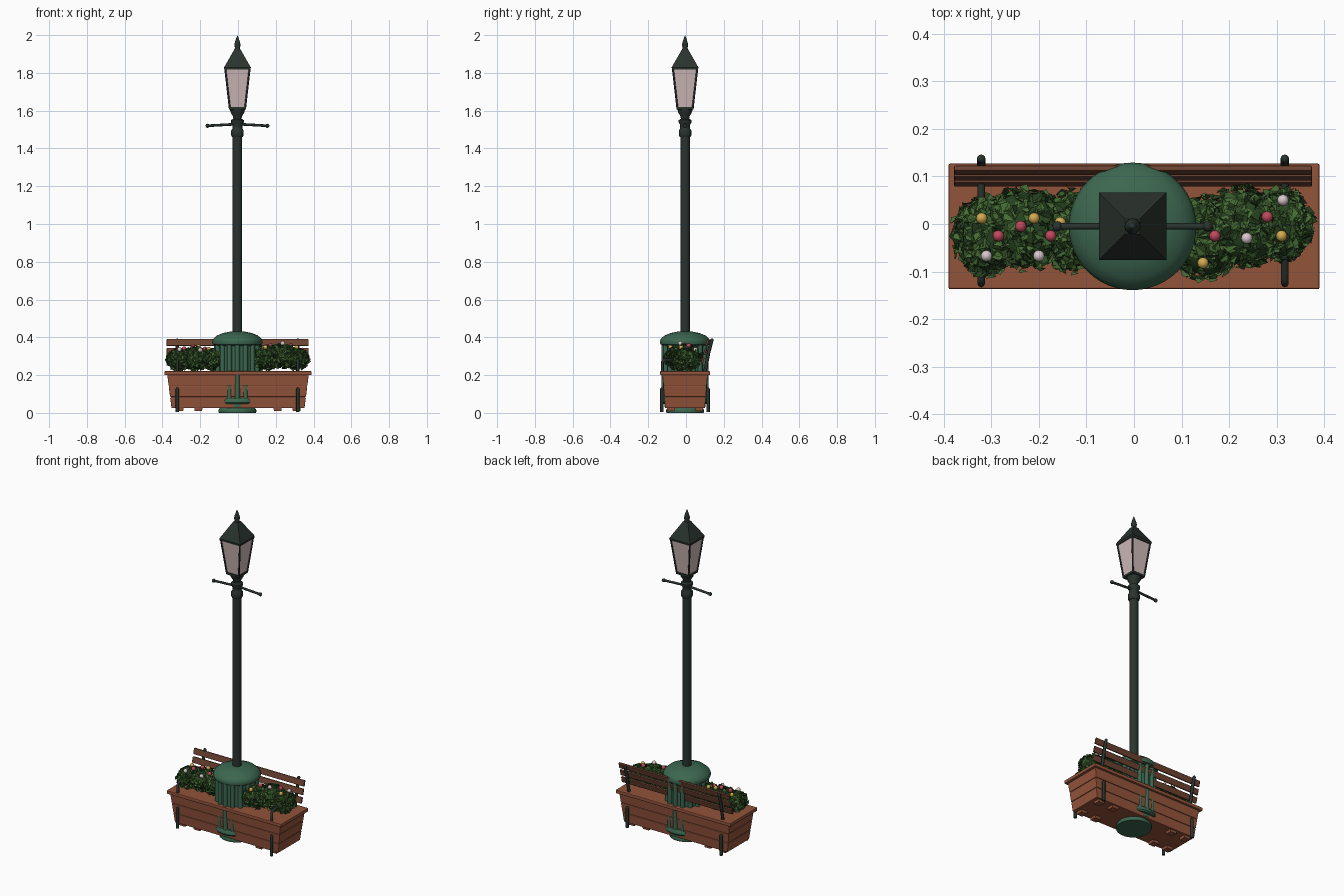
import bpy, bmesh, math, random
from mathutils import Vector, Matrix

random.seed(4)
cube = bpy.data.objects.get("Cube")
if cube:
    bpy.data.objects.remove(cube)


def material(name, r, g, b):
    m = bpy.data.materials.new(name)
    m.use_nodes = True
    m.diffuse_color = (r, g, b, 1)
    m.node_tree.nodes["Principled BSDF"].inputs["Base Color"].default_value = (r, g, b, 1)
    return m


TERRACOTTA = material("terracotta", .29, .088, .044)
WOOD = material("brown wood", .15, .055, .03)
IRON = material("dark iron", .023, .034, .028)
GREEN = material("green paint", .045, .135, .08)
GLASS = material("pale glass", .62, .49, .48)
LEAF = material("leaf green", .06, .15, .035)
DARK = material("deep leaf green", .02, .055, .014)
ROSE = material("rose petals", .52, .065, .11)
YELLOW = material("yellow petals", .65, .4, .08)
WHITE = material("white petals", .7, .57, .6)

AX, AY = -.003, -.005   # lamp axis


def finish(name, bm, *mats, smooth=False):
    bmesh.ops.recalc_face_normals(bm, faces=bm.faces)
    me = bpy.data.meshes.new(name)
    bm.to_mesh(me)
    bm.free()
    ob = bpy.data.objects.new(name, me)
    bpy.context.collection.objects.link(ob)
    for m in mats:
        me.materials.append(m)
    if smooth:
        bpy.ops.object.select_all(action='DESELECT')
        ob.select_set(True)
        bpy.context.view_layer.objects.active = ob
        bpy.ops.object.shade_smooth_by_angle(angle=math.radians(40))
    return ob


def frustum(name, mat, center, z0, z1, low, high, bevel=0):
    """Box with separate half sizes at its bottom and top."""
    bm = bmesh.new()
    bmesh.ops.create_cube(bm, size=2)
    for v in bm.verts:
        h = high if v.co.z > 0 else low
        v.co = (center[0] + v.co.x * h[0], center[1] + v.co.y * h[1], z1 if v.co.z > 0 else z0)
    ob = finish(name, bm, mat)
    if bevel:
        mod = ob.modifiers.new("edge", 'BEVEL')
        mod.width, mod.segments = bevel, 2
    return ob


def lathe(name, mat, profile, steps=32):
    bm = bmesh.new()
    vs = [bm.verts.new((r, 0, z)) for r, z in profile]
    es = [bm.edges.new(p) for p in zip(vs, vs[1:])]
    bmesh.ops.spin(bm, geom=vs + es, axis=(0, 0, 1), cent=(0, 0, 0),
                   angle=math.tau, steps=steps)
    bmesh.ops.remove_doubles(bm, verts=bm.verts, dist=1e-5)
    bmesh.ops.translate(bm, verts=bm.verts, vec=(AX, AY, 0))
    return finish(name, bm, mat, smooth=True)


def rod(name, mat, points, radius):
    cu = bpy.data.curves.new(name, 'CURVE')
    cu.dimensions = '3D'
    cu.bevel_depth, cu.bevel_resolution, cu.use_fill_caps = radius, 2, True
    sp = cu.splines.new('POLY')
    sp.points.add(len(points) - 1)
    for p, co in zip(sp.points, points):
        p.co = (*co, 1)
    ob = bpy.data.objects.new(name, cu)
    cu.materials.append(mat)
    bpy.context.collection.objects.link(ob)
    return ob


def ball(name, mat, co, radius):
    bm = bmesh.new()
    bmesh.ops.create_uvsphere(bm, u_segments=12, v_segments=8, radius=radius,
                              matrix=Matrix.Translation(co))
    return finish(name, bm, mat, smooth=True)


# Planter: core, three boards, rim and feet
def half(z):
    t = (z - .025) / .18
    return .352 + .023 * t, .105 + .015 * t


def inner(z):
    return tuple(h - .004 for h in half(z))


frustum("planter_core", TERRACOTTA, (0, AY), .027, .205, inner(.027), inner(.205))
for i in range(3):
    a, b = .025 + i * .06, .082 + i * .06
    frustum(f"planter_board_{i}", TERRACOTTA, (0, AY), a, b, half(a), half(b), .003)
frustum("planter_rim", TERRACOTTA, (0, AY), .2, .221, (.39, .132), (.39, .132), .004)
for x in (-.31, -.21, .21, .31):
    for y in (-.075, .075):
        frustum("planter_foot", TERRACOTTA, (x, AY + y), .01, .03, (.02, .02), (.022, .022))

# Fluted pedestal with domed cap
lathe("pedestal_base", GREEN, [(0, 0), (.098, 0), (.1, .006), (.1, .016), (.09, .03), (0, .03)])
lathe("pedestal_core", GREEN, [(0, .03), (.108, .03), (.108, .37), (0, .37)])
lathe("pedestal_ring", GREEN, [(.1, .048), (.122, .048), (.128, .055), (.128, .07), (.12, .08), (.1, .08)])
lathe("pedestal_cap", GREEN, [(0, .355), (.115, .355), (.13, .363), (.134, .377), (.128, .392),
                              (.108, .41), (.075, .423), (.04, .43), (0, .432)], 48)
for i in range(16):
    a = math.tau * (i + .5) / 16 - math.pi / 16
    x, y = AX + .112 * math.cos(a), AY + .112 * math.sin(a)
    rod("pedestal_rib", GREEN, [(x, y, .07), (x, y, .36)], .013)

# Lamp post, collar and crossbar
lathe("post", IRON, [(0, .42), (.025, .42), (.025, 1.46), (0, 1.46)], 24)
lathe("collar", IRON, [(0, 1.455), (.028, 1.46), (.033, 1.47), (.033, 1.495), (.026, 1.505), (.026, 1.525),
                       (.034, 1.537), (.034, 1.55), (.022, 1.557), (.024, 1.57), (.036, 1.59),
                       (.042, 1.615), (0, 1.615)], 24)
rod("crossbar", IRON, [(AX - .158, AY, 1.52), (AX, AY, 1.529), (AX + .158, AY, 1.52)], .007)
for s in (-1, 1):
    ball("crossbar_end", IRON, (AX + s * .158, AY, 1.52), .011)

# Lantern
C = (AX, AY)
frustum("lantern_sill", IRON, C, 1.607, 1.62, (.044, .044), (.045, .045))
frustum("lantern_glass", GLASS, C, 1.618, 1.822, (.04, .04), (.064, .064))
for sx in (-1, 1):
    for sy in (-1, 1):
        rod("lantern_corner", IRON, [(AX + sx * .041, AY + sy * .041, 1.615),
                                     (AX + sx * .065, AY + sy * .065, 1.825)], .005)
frustum("lantern_eave", IRON, C, 1.817, 1.829, (.069, .069), (.071, .071))
frustum("lantern_roof", IRON, C, 1.829, 1.925, (.071, .071), (.016, .016))
lathe("finial", IRON, [(0, 1.92), (.015, 1.925), (.013, 1.935), (.017, 1.945), (.014, 1.96),
                       (.006, 1.985), (0, 2)], 16)

# Bench back: slats on leaning posts, with armrests and legs
for i in range(3):
    z, y = .277 + i * .0475, .088 + i * .0125
    slat = frustum(f"back_slat_{i}", WOOD, (0, 0), -.018, .018, (.376, .006), (.376, .006), .003)
    slat.location = (-.002, y, z)
    slat.rotation_euler.x = -math.atan2(.0125, .0475)
for x in (-.321, .317):
    rod("back_post", IRON, [(x, .1, .215), (x, .12, .32), (x, .137, .385)], .009)
    ball("back_post_tip", IRON, (x, .137, .385), .009)
    rod("armrest", IRON, [(x, -.125, .215), (x, -.125, .27), (x, -.115, .28), (x, .09, .28)], .008)
    for name, y in (("front_leg", -.128), ("back_leg", .117)):
        rod(name, IRON, [(x, y, .005), (x, y, .125)], .009)
        ball(name + "_tip", IRON, (x, y, .125), .009)

# Foliage: dark mounds covered by folded leaves
CLUMPS = {
    "left": [((.31, -.025, .28), (.068, .08, .055)), ((.23, -.01, .285), (.085, .085, .06)),
             ((.13, -.015, .28), (.06, .085, .055))],
    "right": [((.15, -.03, .29), (.075, .085, .062)), ((.23, -.005, .3), (.085, .083, .062)),
              ((.31, 0, .285), (.064, .075, .055))],
}


def mounds(side):
    s = -1 if side == "left" else 1
    return [(Vector((s * c[0], c[1], c[2])), Vector(r)) for c, r in CLUMPS[side]]


for side in CLUMPS:
    bm = bmesh.new()
    for c, r in mounds(side):
        m = Matrix.Translation(c) @ Matrix.Diagonal((*(r * .9), 1))
        bmesh.ops.create_icosphere(bm, subdivisions=3, radius=1, matrix=m)
    finish(side + "_shrub", bm, DARK, smooth=True)

    bm = bmesh.new()
    for c, r in mounds(side):
        for _ in range(330):
            d = Vector((random.gauss(0, 1), random.gauss(0, 1), random.gauss(.25, 1))).normalized()
            p = c + d * r * random.uniform(.9, 1.06)
            n = (d + Vector([random.uniform(-.5, .5) for _ in range(3)])).normalized()
            along = n.cross(Vector([random.uniform(-1, 1) for _ in range(3)])).normalized()
            across = n.cross(along)
            size = random.uniform(.011, .018)
            base, tip = p - along * size, p + along * size - n * size * .3
            l, t = (p + s * across * size * .75 + n * size * .3 - along * size * .2 for s in (-1, 1))
            vb, vl, vt, vr = (bm.verts.new(q) for q in (base, l, tip, t))
            shade = int(random.random() < .3)
            for tri in ((vb, vt, vl), (vb, vr, vt)):
                bm.faces.new(tri).material_index = shade
    finish(side + "_leaves", bm, LEAF, DARK)

# Flowers resting on the shrubs
FLOWERS = [
    (ROSE, [(-.285, -.025), (-.238, -.005), (-.175, -.025), (.17, -.025), (.28, .015)]),
    (YELLOW, [(-.32, .012), (-.21, .012), (-.155, .003), (.145, -.082), (.31, -.025)]),
    (WHITE, [(-.31, -.067), (-.2, -.067), (.237, -.03), (.313, .05)]),
]
for mat, spots in FLOWERS:
    for x, y in spots:
        z = .28
        for c, r in mounds("left" if x < 0 else "right"):
            k = 1 - ((x - c.x) / r.x) ** 2 - ((y - c.y) / r.y) ** 2
            if k > 0:
                z = max(z, c.z + r.z * math.sqrt(k) + .009)
        ball("flower", mat, (x, y, z), .012)
